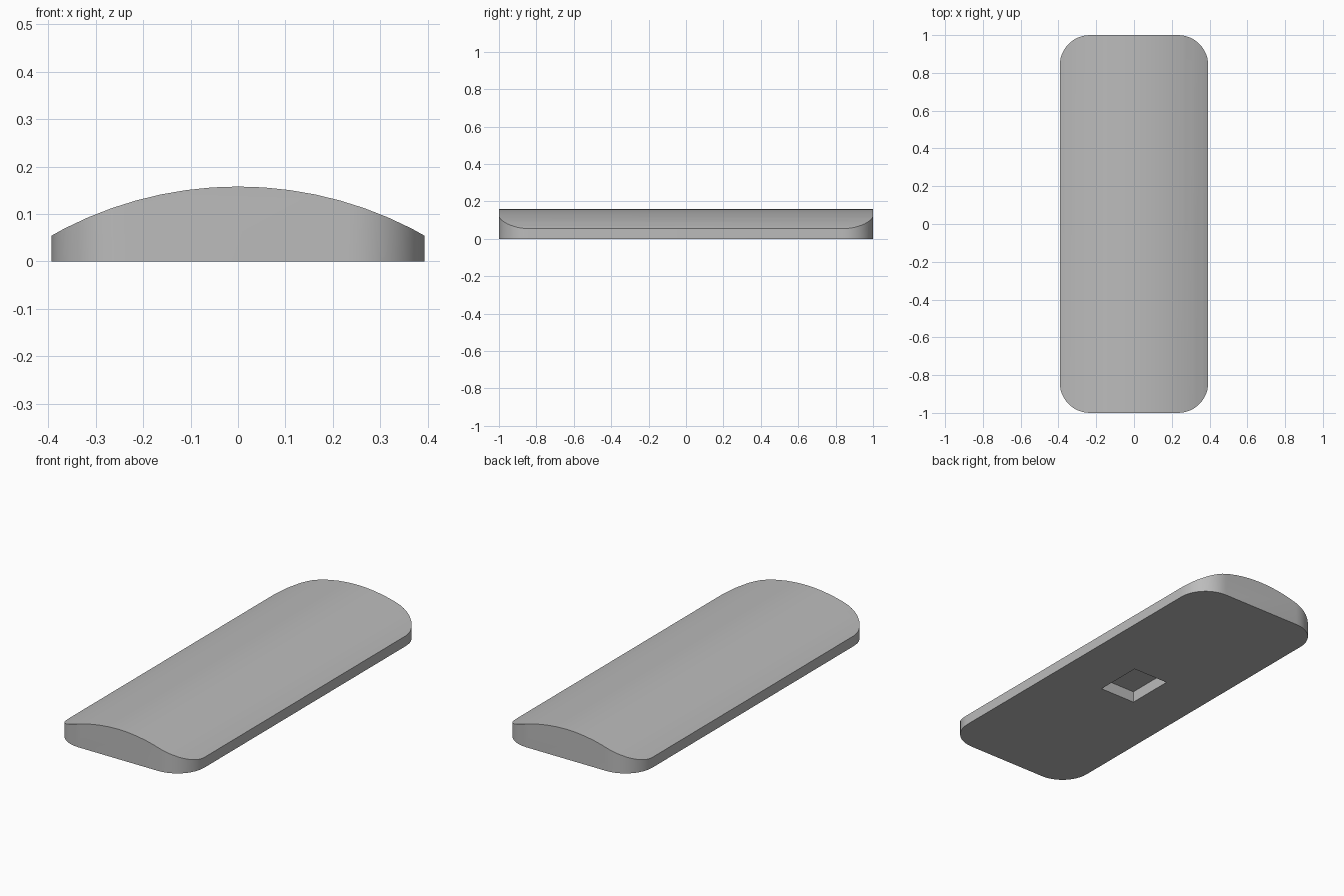
import bpy, bmesh, math

default = bpy.data.objects.get("Cube")
if default:
    bpy.data.objects.remove(default, do_unlink=True)

HALF_W, HALF_L = 0.393, 1.0
EDGE_Z, TOP_Z = 0.055, 0.158
CORNER = 0.16

grey = bpy.data.materials.new("plain_grey")
grey.use_nodes = True
colour = (0.5, 0.5, 0.5, 1)
grey.diffuse_color = colour
grey.node_tree.nodes["Principled BSDF"].inputs["Base Color"].default_value = colour


def prism(name, points, direction):
    """Closed solid made by sweeping a planar outline along a direction."""
    bm = bmesh.new()
    face = bm.faces.new([bm.verts.new(p) for p in points])
    swept = bmesh.ops.extrude_face_region(bm, geom=[face])["geom"]
    moved = [v for v in swept if isinstance(v, bmesh.types.BMVert)]
    bmesh.ops.translate(bm, verts=moved, vec=direction)
    bmesh.ops.recalc_face_normals(bm, faces=bm.faces[:])
    mesh = bpy.data.meshes.new(name)
    bm.to_mesh(mesh)
    bm.free()
    mesh.materials.append(grey)
    obj = bpy.data.objects.new(name, mesh)
    bpy.context.collection.objects.link(obj)
    return obj


def combine(obj, cutter, operation):
    """Apply a boolean and discard the cutter."""
    cutter.hide_render = True
    mod = obj.modifiers.new(operation.lower(), "BOOLEAN")
    mod.operation, mod.object, mod.solver = operation, cutter, "EXACT"
    bpy.ops.object.select_all(action="DESELECT")
    bpy.context.view_layer.objects.active = obj
    obj.select_set(True)
    bpy.ops.object.modifier_apply(modifier=mod.name)
    bpy.data.objects.remove(cutter, do_unlink=True)


# Rounded slab: plan outline with quarter-circle corners
outline = []
steps = 12
for i, (sx, sy) in enumerate([(1, 1), (-1, 1), (-1, -1), (1, -1)]):
    for s in range(steps + 1):
        a = math.pi / 2 * (i + s / steps)
        outline.append((sx * (HALF_W - CORNER) + CORNER * math.cos(a),
                        sy * (HALF_L - CORNER) + CORNER * math.sin(a), 0))
body = prism("slab_body", outline, (0, 0, 0.3))

# Domed top: circular arch running the full length
rise = TOP_Z - EDGE_Z
radius = (HALF_W ** 2 + rise ** 2) / (2 * rise)
span = math.asin((HALF_W + 0.02) / radius)
arch = [(-HALF_W - 0.02, -1.1, -0.1), (HALF_W + 0.02, -1.1, -0.1)]
for s in range(17):
    a = span * (1 - s / 8)
    arch.append((radius * math.sin(a), -1.1, TOP_Z - radius * (1 - math.cos(a))))
combine(body, prism("dome_cutter", arch, (0, 2.2, 0)), "INTERSECT")

# Shallow pocket in the underside
pocket = [(sx * 0.105, sy * 0.13, -0.1) for sx, sy in [(1, 1), (-1, 1), (-1, -1), (1, -1)]]
combine(body, prism("pocket_cutter", pocket, (0, 0, 0.16)), "DIFFERENCE")

bpy.ops.object.shade_smooth_by_angle(angle=math.radians(30))
